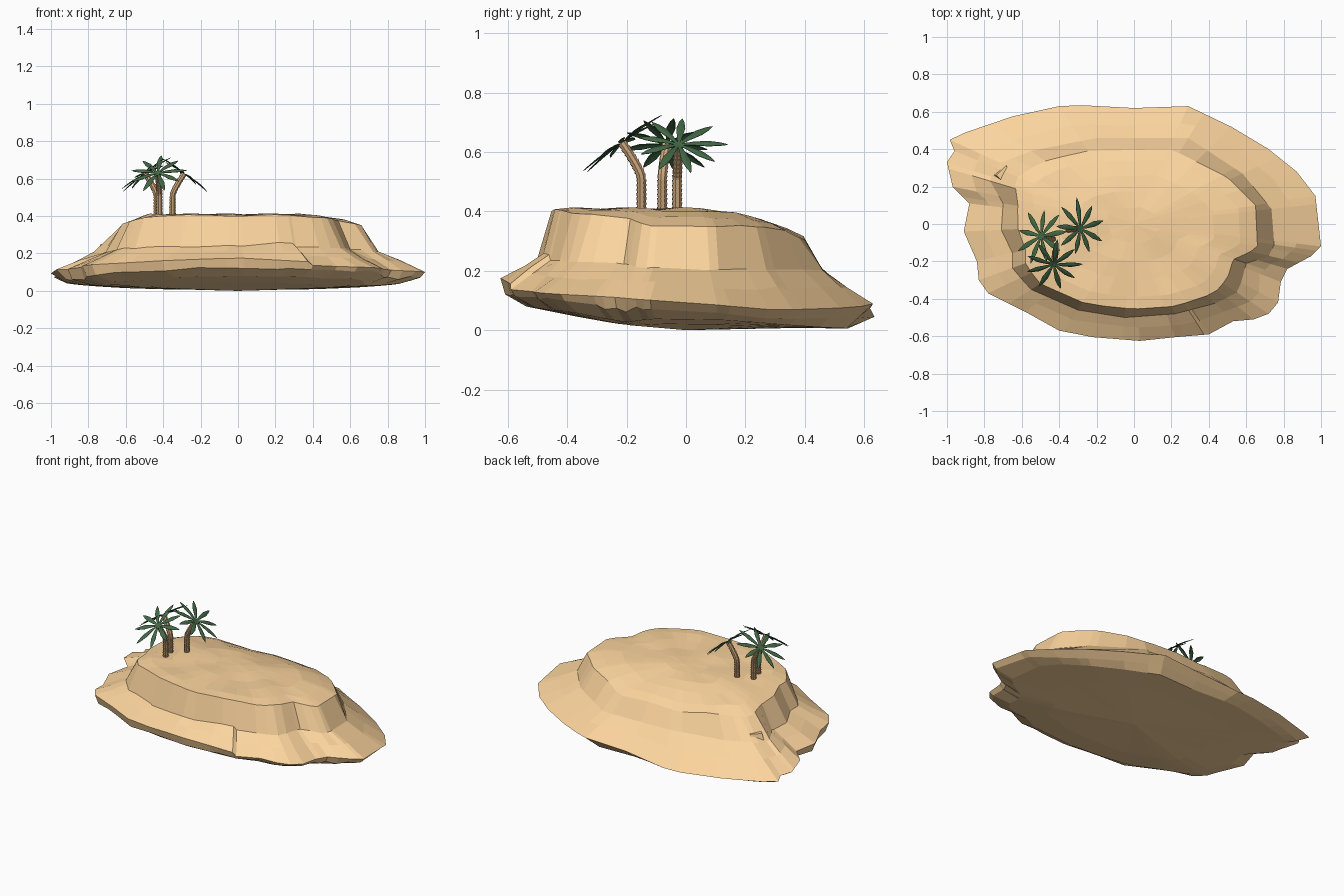
import bpy, bmesh, random
from math import atan2, cos, sin, pi, radians
from mathutils import Vector

if "Cube" in bpy.data.objects:
    bpy.data.objects.remove(bpy.data.objects["Cube"])

random.seed(4)


def material(name, rgb):
    m = bpy.data.materials.new(name)
    m.diffuse_color = (*rgb, 1)
    m.use_nodes = True
    m.node_tree.nodes["Principled BSDF"].inputs["Base Color"].default_value = m.diffuse_color
    return m


SAND = material("sand", (0.97, 0.66, 0.34))
BARK = material("bark", (0.68, 0.43, 0.22))
LEAF = material("leaf", (0.055, 0.14, 0.06))


def finish(bm, name, mat):
    bmesh.ops.recalc_face_normals(bm, faces=bm.faces[:])
    me = bpy.data.meshes.new(name)
    bm.to_mesh(me)
    bm.free()
    me.materials.append(mat)
    ob = bpy.data.objects.new(name, me)
    bpy.context.collection.objects.link(ob)
    return ob


# Island outlines seen from above: shore lip, cliff foot, cliff crest
shore = [(1.0, -.12), (.97, .15), (.87, .28), (.72, .40), (.52, .52), (.29, .63), (0, .62),
         (-.28, .635), (-.4, .63), (-.65, .575), (-.9, .49), (-.985, .45), (-.96, .39), (-1, .33),
         (-.97, .2), (-.88, .11), (-.91, -.04), (-.84, -.2), (-.83, -.3), (-.78, -.37),
         (-.58, -.47), (-.4, -.57), (-.22, -.605), (.03, -.625), (.22, -.605), (.375, -.592),
         (.4, -.59), (.53, -.52), (.64, -.51), (.72, -.48), (.77, -.42), (.785, -.31),
         (.82, -.24), (.95, -.17)]
foot = [(.75, -.11), (.735, .08), (.58, .27), (.29, .46), (-.2, .46), (-.55, .39), (-.73, .32),
        (-.77, .23), (-.70, .11), (-.71, -.04), (-.65, -.14), (-.65, -.24), (-.55, -.35),
        (-.3, -.46), (-.05, -.5), (.22, -.48), (.45, -.42), (.56, -.36), (.6, -.21), (.72, -.17)]
crest = [(.66, -.12), (.65, .1), (.5, .25), (.2, .4), (-.27, .39), (-.5, .33), (-.64, .24),
         (-.62, .1), (-.63, 0), (-.58, -.13), (-.58, -.22), (-.5, -.32), (-.25, -.43), (0, -.455),
         (.22, -.44), (.43, -.37), (.5, -.29), (.53, -.19), (.62, -.15)]


def ray(poly, a):
    """Point where a spoke at angle a crosses an outline."""
    d = Vector((cos(a), sin(a)))
    best = 0
    for p, q in zip(poly, poly[1:] + poly[:1]):
        p, e = Vector(p), Vector(q) - Vector(p)
        den = d.cross(e)
        if abs(den) > 1e-9 and -1e-6 <= p.cross(d) / den <= 1 + 1e-6:
            best = max(best, p.cross(e) / den)
    return d * best


def plateau_z(p):
    ripple = .006 * sin(15 * p.x + 3 * p.y) * cos(16 * p.y)
    return (.408 - .59 * max(0, p.y) ** 2 - .4 * max(0, p.x - .3) ** 2
            - .3 * max(0, -p.x - .47) + ripple)


def shore_z(p):
    step = .03 if p.y < -.3 and p.x < .39 else 0
    # the back shore runs down almost to the ground
    back = min(1, max(0, p.y - .2) / .3) * min(1, max(0, .3 - p.x) / .5)
    right = .03 * min(1, max(0, p.y) / .3) * min(1, max(0, p.x - .1) / .3)
    return (.115 - .05 * p.y * (p.y < 0) + step * (1 - abs(p.x)) - right
            - .02 * max(0, p.x) - .07 * back * (1 - .5 * max(0, -p.x - .4)))


def under_z(p):
    return .012 + .2 * max(0, -p.y - .2) + .04 * abs(p.x) ** 3 - .012 * max(0, p.y)


# Spokes run through the corners of the outlines
spokes = []
for x, y in shore + foot:
    a = atan2(y, x)
    if all(abs(a - b) > .025 for b in spokes):
        spokes.append(a)
spokes.sort()

bm = bmesh.new()
rings = [[] for _ in range(11)]
for a in spokes:
    s, f, c = (ray(o, a) for o in (shore, foot, crest))
    j = lambda k: random.uniform(-k, k)
    fz = .205 - .07 * min(0, f.y)
    if s.y < -.3 and .2 < s.x < .39:      # ledge beside the front crack
        fz += .02
    mid = s.lerp(f, .55 + j(.05))
    sz = shore_z(s)
    cut = min(1, max(0, s.y) / .3)        # undercut lip at the back
    lip = s * (.975 - .045 * cut)
    lip_z = (under_z(s) + .025 + j(.008)) * (1 - cut) + (sz * .5 + .003) * cut
    column = [(s * .6, under_z(s * .6)), (s * .86, under_z(s * .86)),
              (lip, lip_z), (s, sz),
              (mid, sz * .48 + fz * .52 + j(.006)), (f, fz + j(.005)),
              (c, plateau_z(c) - .005), (c * .86, plateau_z(c * .86)),
              (c * .65, plateau_z(c * .65)), (c * .44, plateau_z(c * .44)),
              (c * .22, plateau_z(c * .22))]
    for r, (p, z) in zip(rings, column):
        r.append(bm.verts.new((p.x, p.y, max(z, 0))))
n = len(spokes)
for lo, hi in zip(rings, rings[1:]):
    for i in range(n):
        k = (i + 1) % n
        bm.faces.new((lo[i], lo[k], hi[k], hi[i]))
for r, z in ((rings[0], 0), (rings[-1], .408)):
    hub = bm.verts.new((0, 0, z))
    for i in range(n):
        bm.faces.new((hub, r[i], r[(i + 1) % n]))
finish(bm, "island", SAND)

# Low wedge of rock at the back left cliff
bm = bmesh.new()
bmesh.ops.create_cone(bm, cap_ends=True, segments=4, radius1=.08, radius2=.05, depth=.09)
bmesh.ops.translate(bm, verts=bm.verts[:], vec=(-.685, .26, .205))
finish(bm, "cliff_rock", SAND)


def palm(name, base, top, spin):
    base, top = Vector(base), Vector(top)
    lean = Vector((top.x - base.x, top.y - base.y, 0)).normalized()

    # Trunk: flared bark rings along a curve that bends near the top
    def at(t):
        p = base.lerp(top, t)
        w = max(0, (t - .5) / .5) ** 1.25
        return Vector((base.x + (top.x - base.x) * w, base.y + (top.y - base.y) * w, p.z))
    bm = bmesh.new()
    last, steps, sides = None, 15, 8
    for i in range(steps + 1):
        t = i / steps
        axis = (at(min(1, t + .03)) - at(max(0, t - .03))).normalized()
        u = axis.cross(Vector((.3, 1, 0))).normalized()
        v = axis.cross(u)
        for r in (.019, .0155):
            r *= 1 - .1 * t
            ring = [bm.verts.new(at(t) + u * r * cos(2 * pi * k / sides)
                                 + v * r * sin(2 * pi * k / sides)) for k in range(sides)]
            if last:
                for k in range(sides):
                    m = (k + 1) % sides
                    bm.faces.new((last[k], last[m], ring[m], ring[k]))
            else:
                bm.faces.new(ring)
            last = ring
    bm.faces.new(last)
    finish(bm, name + "_trunk", BARK)

    # Crown: nearly flat lance-shaped leaves, tilted with the trunk
    tilt = radians(36)
    up = Vector((0, 0, cos(tilt))) + lean * sin(tilt)
    u = lean * cos(tilt) - Vector((0, 0, sin(tilt)))
    v = up.cross(u)
    bm = bmesh.new()
    for i in range(9):
        a = spin + 2 * pi * i / 9
        d = u * cos(a) + v * sin(a)
        side = up.cross(d)
        length = .15 + random.uniform(-.012, .02)
        rows = []
        for t, w, h in ((0, .003, .001), (.3, .010, .006), (.6, .015, .006),
                        (.85, .009, .002), (1, .001, -.002)):
            mid = top + d * length * t + up * h
            rows.append([bm.verts.new(mid + side * w * s - up * abs(s) * w * .2)
                         for s in (-1, 0, 1)])
        for p, q in zip(rows, rows[1:]):
            for k in (0, 1):
                bm.faces.new((p[k], p[k + 1], q[k + 1], q[k]))
    crown = finish(bm, name + "_crown", LEAF)
    mod = crown.modifiers.new("thickness", "SOLIDIFY")
    mod.thickness = .002


palm("right_palm", (-.35, -.03, .40), (-.288, -.025, .625), .2)
palm("left_palm", (-.435, -.08, .40), (-.495, -.065, .625), .0)
palm("front_palm", (-.42, -.15, .40), (-.43, -.215, .63), .35)
